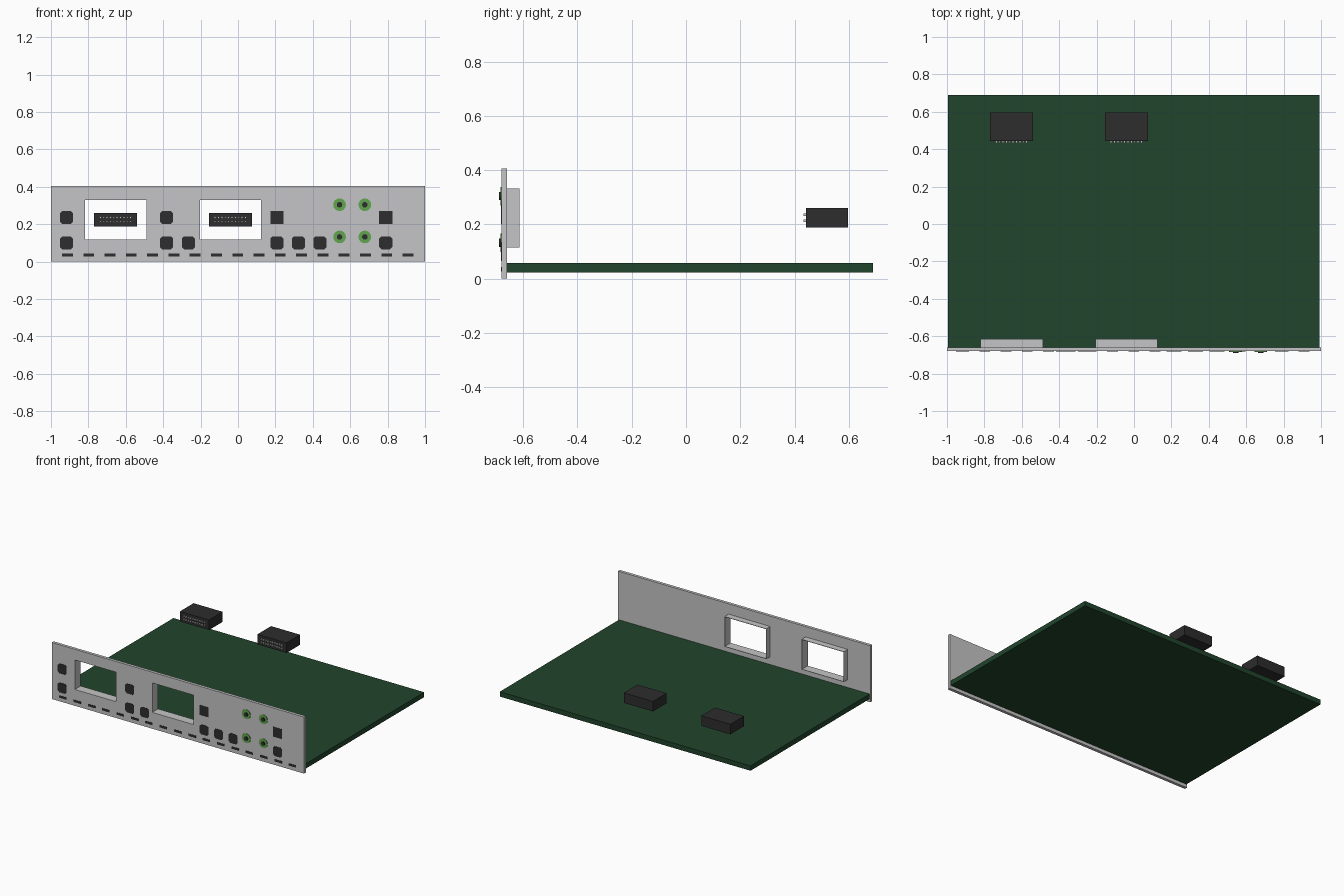
import bpy, bmesh, math
from mathutils import Matrix

cube = bpy.data.objects.get("Cube")
if cube:
    bpy.data.objects.remove(cube, do_unlink=True)


def material(name, rgb):
    m = bpy.data.materials.new(name)
    m.use_nodes = True
    m.diffuse_color = (*rgb, 1)
    m.node_tree.nodes["Principled BSDF"].inputs["Base Color"].default_value = (*rgb, 1)
    return m


grey = material("panel_grey", (0.56, 0.56, 0.57))
green = material("board_green", (0.015, 0.058, 0.025))
black = material("matte_black", (0.026, 0.026, 0.027))
ring_green = material("ring_green", (0.12, 0.38, 0.08))
silver = material("pin_silver", (0.6, 0.6, 0.6))


def finish(name, bm, mat):
    bmesh.ops.recalc_face_normals(bm, faces=bm.faces)
    mesh = bpy.data.meshes.new(name)
    bm.to_mesh(mesh)
    bm.free()
    mesh.materials.append(mat)
    obj = bpy.data.objects.new(name, mesh)
    bpy.context.collection.objects.link(obj)
    return obj


def add_box(bm, x, y, z):
    """Box from (low, high) ranges."""
    size = [b - a for a, b in (x, y, z)]
    mid = [(a + b) / 2 for a, b in (x, y, z)]
    bmesh.ops.create_cube(bm, size=1, matrix=Matrix.Translation(mid) @ Matrix.Diagonal((*size, 1)))


def box(name, x, y, z, mat):
    bm = bmesh.new()
    add_box(bm, x, y, z)
    return finish(name, bm, mat)


def pierced_panel(name, xs, zs, holes, y, mat):
    """Panel laid out on grid lines, with the listed cells left open."""
    bm = bmesh.new()
    grid = [[bm.verts.new((x, y[0], z)) for z in zs] for x in xs]
    for i in range(len(xs) - 1):
        for k in range(len(zs) - 1):
            if (i, k) not in holes:
                bm.faces.new((grid[i][k], grid[i + 1][k], grid[i + 1][k + 1], grid[i][k + 1]))
    out = bmesh.ops.extrude_face_region(bm, geom=bm.faces[:], use_keep_orig=True)
    moved = [v for v in out["geom"] if isinstance(v, bmesh.types.BMVert)]
    bmesh.ops.translate(bm, verts=moved, vec=(0, y[1] - y[0], 0))
    return finish(name, bm, mat)


def disc(name, x, z, radius, y, sides, mat):
    bm = bmesh.new()
    place = Matrix.Translation((x, sum(y) / 2, z)) @ Matrix.Rotation(math.pi / 2, 4, "X")
    bmesh.ops.create_cone(bm, cap_ends=True, segments=sides, radius1=radius,
                          radius2=radius, depth=y[1] - y[0], matrix=place)
    return finish(name, bm, mat)


FRONT, BACK = -0.68, -0.659
FACE = (FRONT - 0.002, FRONT + 0.002)
windows = [(-0.817, -0.49), (-0.203, 0.122)]
low, high = 0.117, 0.328

# Circuit board and front panel
box("circuit_board", (-0.995, 0.993), (BACK, 0.69), (0.023, 0.058), green)
pierced_panel("front_panel", [-1, *windows[0], *windows[1], 1], [0, low, high, 0.405],
              {(1, 1), (3, 1)}, (FRONT, BACK), grey)

# Sleeves behind the window openings
t = 0.003
for i, (a, b) in enumerate(windows):
    pierced_panel(f"window_sleeve_{i + 1}", [a - t, a, b, b + t], [low - t, low, high, high + t],
                  {(1, 1)}, (BACK, -0.614), grey)

# Rear connector blocks with two rows of pins
for i, x in enumerate((-0.655, -0.041)):
    box(f"connector_block_{i + 1}", (x - 0.115, x + 0.115), (0.443, 0.597), (0.188, 0.26), black)
    bm = bmesh.new()
    for z in (0.213, 0.235):
        for n in range(10):
            px = x + (n - 4.5) * 0.018
            add_box(bm, (px - 0.005, px + 0.005), (0.434, 0.444), (z - 0.005, z + 0.005))
    finish(f"connector_pins_{i + 1}", bm, silver)

# Black buttons, some with clipped corners
upper, lower = 0.236, 0.1
columns = [-0.917, -0.382, 0.208, 0.79]
buttons = [(x, upper) for x in columns] + [(x, lower) for x in columns + [-0.265, 0.323, 0.438]]
for i, (x, z) in enumerate(buttons):
    r = 0.035
    square = z == upper and x > 0
    c = r if square else r - 0.012
    outline = [(-r, -c), (-c, -r), (c, -r), (r, -c), (r, c), (c, r), (-c, r), (-r, c)]
    bm = bmesh.new()
    verts = [bm.verts.new((x + u, FACE[0], z + v)) for u, v in outline]
    bmesh.ops.remove_doubles(bm, verts=verts, dist=0.0001)
    face = bm.faces.new(bm.verts[:])
    side = bmesh.ops.extrude_face_region(bm, geom=[face], use_keep_orig=True)
    bmesh.ops.translate(bm, vec=(0, FACE[1] - FACE[0], 0),
                        verts=[v for v in side["geom"] if isinstance(v, bmesh.types.BMVert)])
    finish(f"button_{i + 1}", bm, black)

# Row of slots along the bottom edge
bm = bmesh.new()
for n in range(17):
    x = -0.912 + n * 0.1138
    add_box(bm, (x - 0.029, x + 0.029), FACE, (0.026, 0.042))
finish("bottom_slots", bm, black)

# Round sockets: green ring with a dark core
for x in (0.543, 0.678):
    for z in (0.132, 0.304):
        disc("socket_ring", x, z, 0.034, (FRONT - 0.004, FRONT + 0.002), 16, ring_green)
        disc("socket_core", x, z, 0.015, (-0.69, FRONT), 12, black)
